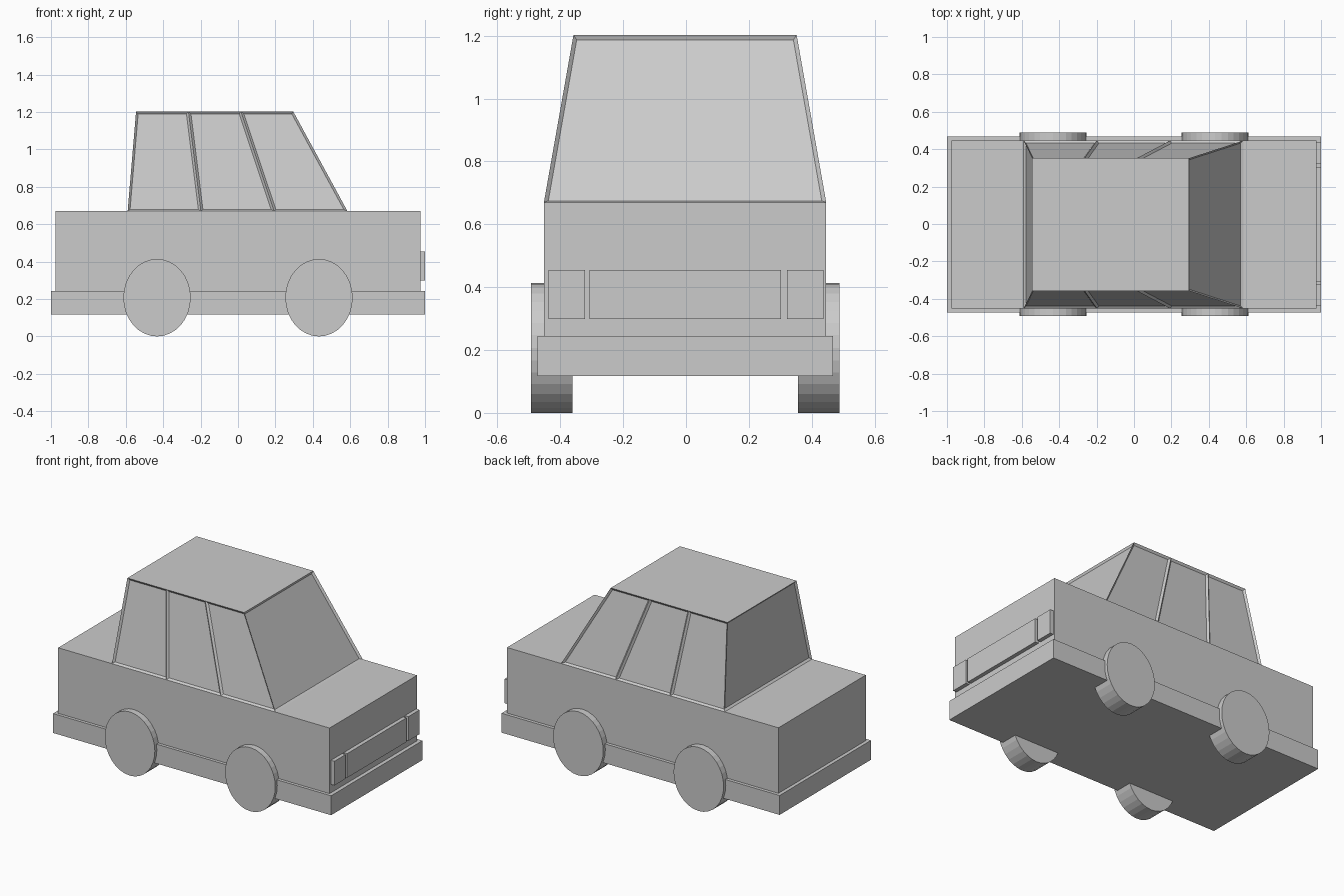
import bpy, bmesh
from math import radians

if "Cube" in bpy.data.objects:
    bpy.data.objects.remove(bpy.data.objects["Cube"])


def box(name, lo, hi):
    mid = [(a + b) / 2 for a, b in zip(lo, hi)]
    bpy.ops.mesh.primitive_cube_add(size=1, location=mid)
    ob = bpy.context.object
    ob.name = name
    ob.scale = [b - a for a, b in zip(lo, hi)]
    return ob


def wheel(name, x, y):
    bpy.ops.mesh.primitive_cylinder_add(vertices=32, radius=1, depth=0.132,
                                        location=(x, y, 0.207),
                                        rotation=(radians(90), 0, 0))
    ob = bpy.context.object
    ob.name = name
    ob.scale = (0.18, 0.207, 1)  # slightly taller than wide


def cabin():
    bm = bmesh.new()

    # Each ring has four points along each long side
    def ring(x0, x1, half, z):
        xs = [x0 + (x1 - x0) * i / 3 for i in range(4)]
        pts = [(x, -half) for x in xs] + [(x, half) for x in reversed(xs)]
        return [bm.verts.new((x, y - 0.003, z)) for x, y in pts]

    low = ring(-0.59, 0.585, 0.449, 0.67)
    top = ring(-0.545, 0.295, 0.355, 1.203)
    panes = []
    for i in range(8):
        j = (i + 1) % 8
        panes.append(bm.faces.new((low[i], low[j], top[j], top[i])))
    bm.faces.new(top)
    bm.faces.new(low[::-1])
    bm.normal_update()
    # Recessed windows
    bmesh.ops.inset_individual(bm, faces=panes, thickness=0.012, depth=-0.012,
                               use_even_offset=True)
    me = bpy.data.meshes.new("cabin")
    bm.to_mesh(me)
    bm.free()
    bpy.context.collection.objects.link(bpy.data.objects.new("cabin", me))


# Body and surrounding bumper
box("body", (-0.977, -0.452, 0.2), (0.975, 0.446, 0.67))
box("bumper", (-1, -0.472, 0.118), (1, 0.467, 0.244))
cabin()

# Grille and headlights on the nose
box("grille", (0.96, -0.307, 0.298), (1, 0.302, 0.455))
box("headlight_right", (0.96, -0.437, 0.298), (1, -0.322, 0.455))
box("headlight_left", (0.96, 0.322, 0.298), (1, 0.437, 0.455))

# Wheels
for xn, x in (("rear", -0.433), ("front", 0.433)):
    for yn, y in (("right", -0.427), ("left", 0.423)):
        wheel(f"wheel_{xn}_{yn}", x, y)
